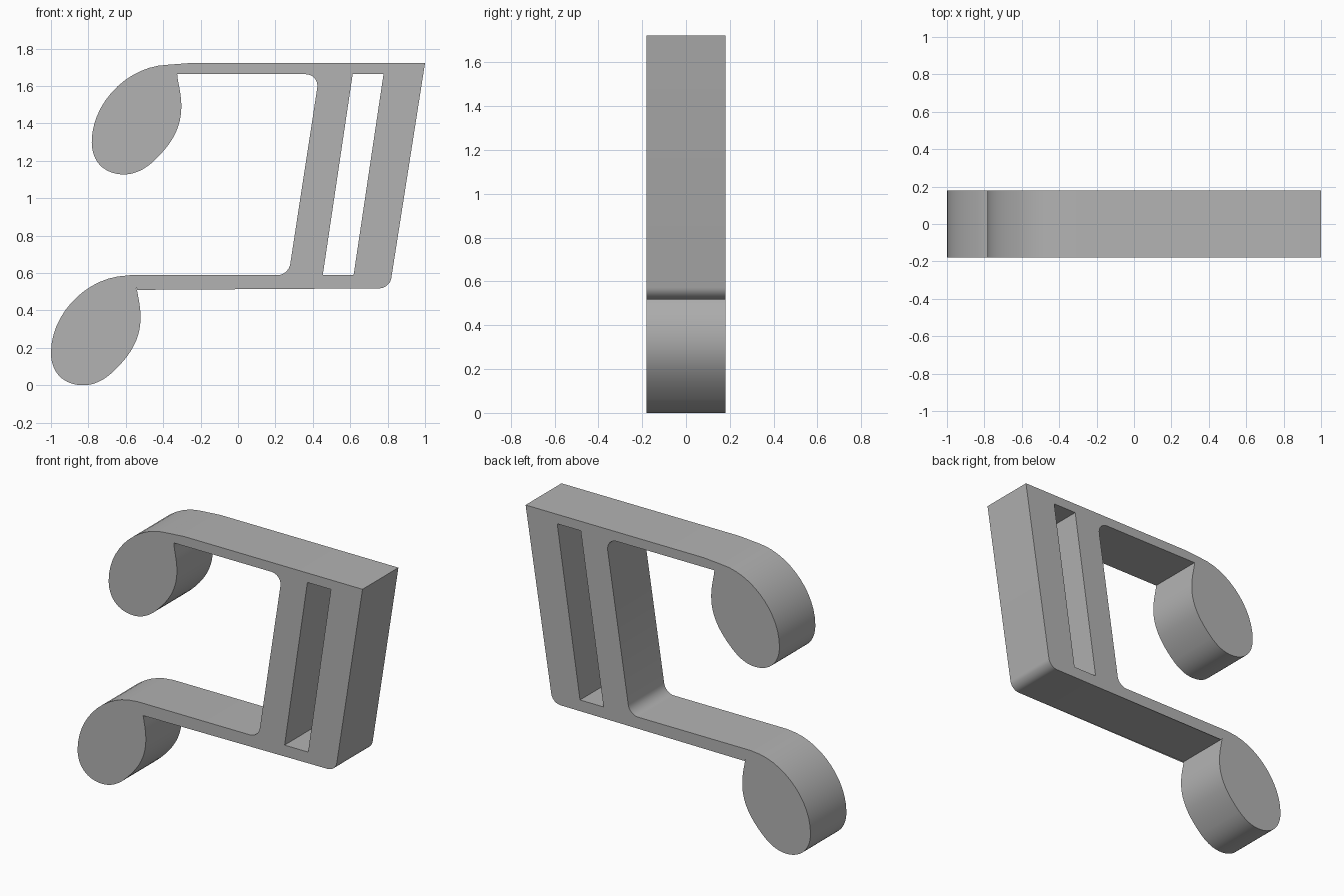
import bpy
import math
from mathutils import Vector
from mathutils.geometry import interpolate_bezier

cube = bpy.data.objects.get("Cube")
if cube:
    bpy.data.objects.remove(cube, do_unlink=True)

HALF_DEPTH = 0.18
TOP, TOP_INNER = 1.723, 1.663
LOW_INNER, LOW = 0.588, 0.518

grey = bpy.data.materials.new("plain_grey")
grey.use_nodes = True
colour = (0.45, 0.45, 0.45, 1)
grey.diffuse_color = colour
grey.node_tree.nodes["Principled BSDF"].inputs["Base Color"].default_value = colour


def bezier(a, b, c, d, steps=14):
    return [p.to_2d() for p in interpolate_bezier(*(Vector(q).to_3d() for q in (a, b, c, d)), steps)]


def fillet(before, corner, after, length):
    """Round a corner, with tangent points a given length from it."""
    before, corner, after = Vector(before), Vector(corner), Vector(after)
    start = corner + (before - corner).normalized() * length
    end = corner + (after - corner).normalized() * length
    return bezier(start, start.lerp(corner, 0.55), end.lerp(corner, 0.55), end, 9)


def teardrop(dx, dz):
    """Drooping rounded end, from the bar's top round to its underside."""
    path = [(-0.38, 1.713), (-0.59, 1.705), (-0.782, 1.51),
            (-0.782, 1.30), (-0.782, 1.19), (-0.71, 1.127),
            (-0.61, 1.127), (-0.55, 1.127), (-0.50, 1.155),
            (-0.46, 1.19), (-0.35, 1.29), (-0.303, 1.38),
            (-0.303, 1.49), (-0.303, 1.56), (-0.32, 1.61), (-0.325, 1.66)]
    path = [Vector((x + dx, z + dz)) for x, z in path]
    points = []
    for i in range(0, len(path) - 1, 3):
        points += bezier(*path[i:i + 4])[:-1]
    return points


# Outline of the whole note shape, with slanted stem and two flags
top_right, low_right = (1.0, TOP), (0.811, LOW)
inner_top, inner_low = (0.435, TOP_INNER), (0.27, LOW_INNER)
upper_end, lower_end = (-0.325, TOP_INNER), (-0.545, LOW)
lower_start = (-0.58, LOW_INNER)
outline = [top_right, (-0.25, TOP)]
outline += teardrop(0, 0) + [upper_end]
outline += fillet(upper_end, inner_top, inner_low, 0.075)
outline += fillet(inner_top, inner_low, lower_start, 0.06)
outline += [lower_start] + teardrop(-0.218, -1.127) + [lower_end]
outline += fillet(lower_end, low_right, top_right, 0.055)

# Slanted slot through the stem
slot = [(0.613, TOP_INNER), (0.778, TOP_INNER), (0.618, LOW_INNER), (0.453, LOW_INNER)]

# Filled and extruded profile
curve = bpy.data.curves.new("note_profile", "CURVE")
curve.dimensions = "2D"
curve.fill_mode = "BOTH"
curve.extrude = HALF_DEPTH
for loop in (outline, slot):
    spline = curve.splines.new("POLY")
    spline.points.add(len(loop) - 1)
    for point, (x, z) in zip(spline.points, loop):
        point.co = (x, z, 0, 1)
    spline.use_cyclic_u = True
curve.materials.append(grey)

note = bpy.data.objects.new("note_body", curve)
bpy.context.collection.objects.link(note)
note.rotation_euler.x = math.pi / 2
bpy.ops.object.select_all(action="DESELECT")
note.select_set(True)
bpy.context.view_layer.objects.active = note
bpy.ops.object.convert(target="MESH")
note = bpy.context.object

# Weld the caps to the sides and smooth the rounded walls
bpy.ops.object.mode_set(mode="EDIT")
bpy.ops.mesh.select_all(action="SELECT")
bpy.ops.mesh.remove_doubles(threshold=0.0005)
bpy.ops.mesh.normals_make_consistent(inside=False)
bpy.ops.object.mode_set(mode="OBJECT")
bpy.ops.object.transform_apply(location=False, rotation=True, scale=False)
bpy.ops.object.shade_smooth_by_angle(angle=math.radians(30))
